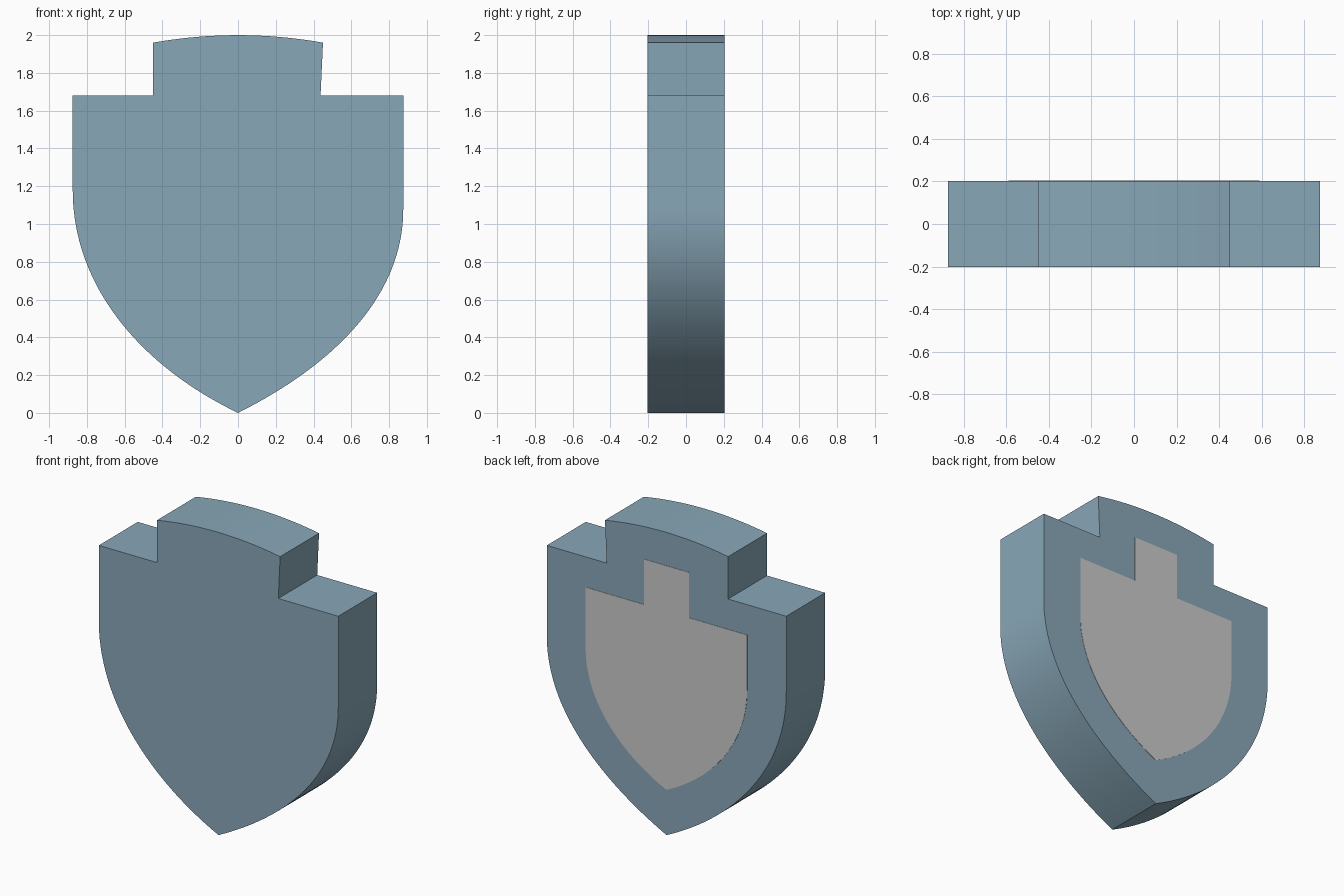
import bpy
from mathutils import Vector
from mathutils.geometry import interpolate_bezier

if "Cube" in bpy.data.objects:
    bpy.data.objects.remove(bpy.data.objects["Cube"])

HALF_DEPTH = 0.203


def curve(a, b, c, d, n=40):
    pts = interpolate_bezier(*[Vector((x, z, 0)) for x, z in (a, b, c, d)], n)
    return [(p.x, p.y) for p in pts]


def extrude_profile(name, outline, y0, y1, color=None):
    """Solid prism from an x-z outline, between y0 and y1."""
    n = len(outline)
    verts = [(x, y0, z) for x, z in outline] + [(x, y1, z) for x, z in outline]
    faces = [list(range(n)), list(range(2 * n - 1, n - 1, -1))]
    faces += [[(i + 1) % n, i, n + i, n + (i + 1) % n] for i in range(n)]
    mesh = bpy.data.meshes.new(name)
    mesh.from_pydata(verts, [], faces)
    mesh.update()
    obj = bpy.data.objects.new(name, mesh)
    bpy.context.collection.objects.link(obj)
    if color:
        mat = bpy.data.materials.new(name + "_color")
        mat.diffuse_color = color
        mat.use_nodes = True
        mat.node_tree.nodes["Principled BSDF"].inputs["Base Color"].default_value = mat.diffuse_color
        mesh.materials.append(mat)
    bpy.ops.object.select_all(action='DESELECT')
    obj.select_set(True)
    bpy.context.view_layer.objects.active = obj
    bpy.ops.object.shade_smooth_by_angle()
    return obj


# Shield outline, counter-clockwise from the bottom tip seen from the front
right_side = curve((0, 0), (0.48, 0.24), (0.875, 0.60), (0.875, 1.08))
crown = curve((0.45, 1.96), (0.15, 2.013), (-0.15, 2.013), (-0.45, 1.96), 24)
left_side = curve((-0.875, 1.18), (-0.875, 0.66), (-0.5, 0.24), (0, 0))[:-1]
shield = (right_side + [(0.875, 1.68), (0.437, 1.68)] + crown
          + [(-0.45, 1.68), (-0.875, 1.68)] + left_side)
extrude_profile("shield_body", shield, -HALF_DEPTH, HALF_DEPTH,
                (0.25, 0.39, 0.48, 1))

# Inset grey panel, practically flush with the back
inner_right = curve((0, 0.30), (0.32, 0.45), (0.59, 0.72), (0.59, 1.08))
inner_left = curve((-0.59, 1.12), (-0.59, 0.74), (-0.32, 0.45), (0, 0.30))[:-1]
panel = (inner_right + [(0.59, 1.48), (0.165, 1.48), (0.165, 1.78),
                        (-0.165, 1.78), (-0.165, 1.48), (-0.59, 1.48)]
         + inner_left)
extrude_profile("back_panel", panel, HALF_DEPTH - 0.03, HALF_DEPTH + 0.002)
